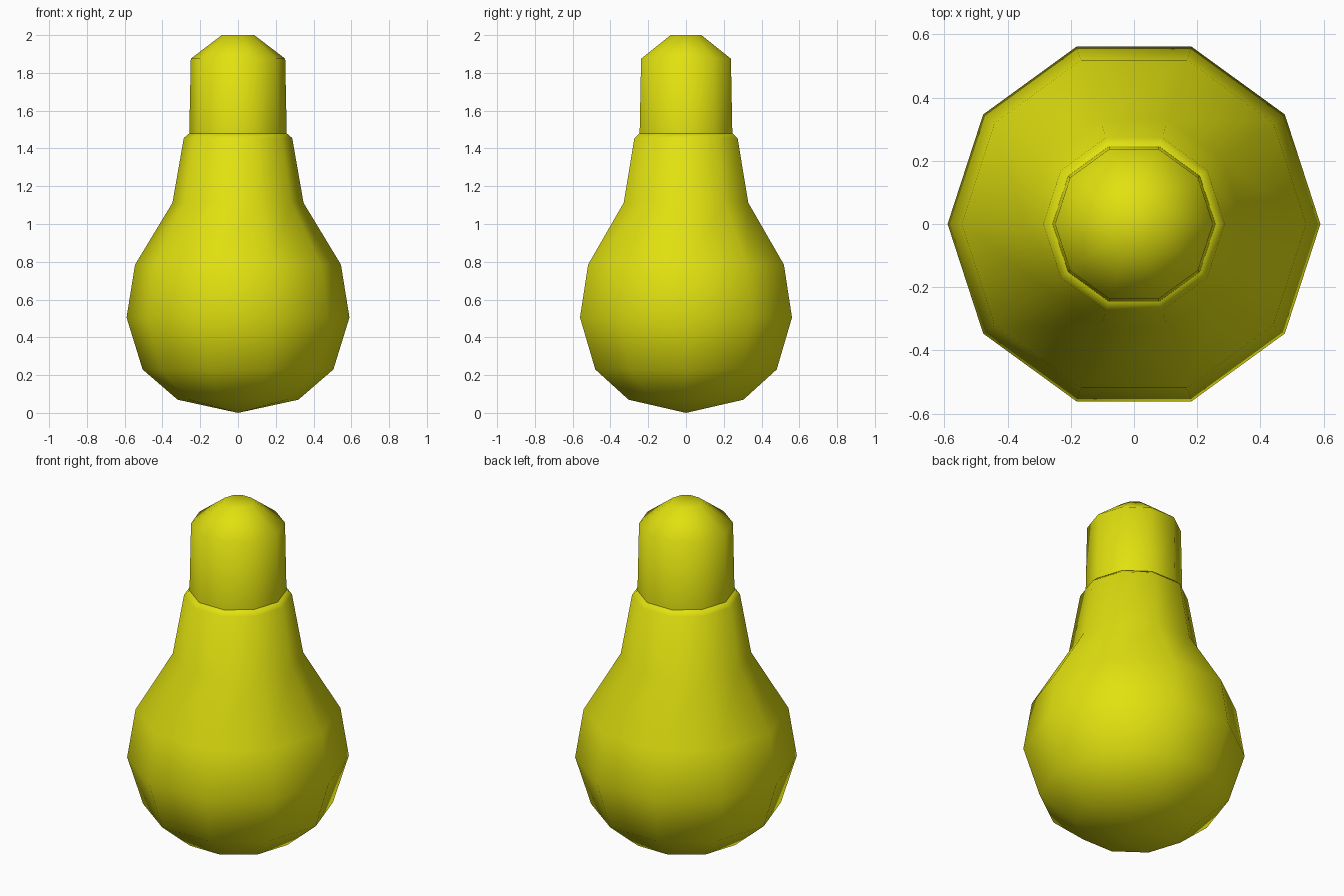
import bpy, bmesh, math

if "Cube" in bpy.data.objects:
    bpy.data.objects.remove(bpy.data.objects["Cube"])

SIDES = 10

yellow = bpy.data.materials.new("bulb_yellow")
yellow.diffuse_color = (0.75, 0.75, 0.005, 1)
yellow.use_nodes = True
yellow.node_tree.nodes["Principled BSDF"].inputs["Base Color"].default_value = yellow.diffuse_color


def lathe(name, profile, sharp_angle):
    """Revolve (radius, z) points round z; radius 0 makes a pole, open ends get capped."""
    bm = bmesh.new()
    rings = []
    for r, z in profile:
        if r == 0:
            rings.append([bm.verts.new((0, 0, z))] * SIDES)
        else:
            rings.append([bm.verts.new((r * math.cos(math.tau * i / SIDES),
                                        r * math.sin(math.tau * i / SIDES), z))
                          for i in range(SIDES)])
    for low, high in zip(rings, rings[1:]):
        for i in range(SIDES):
            j = (i + 1) % SIDES
            bm.faces.new(dict.fromkeys((low[i], low[j], high[j], high[i])))
    if profile[0][0] > 0:
        bm.faces.new(rings[0][::-1])
    if profile[-1][0] > 0:
        bm.faces.new(rings[-1])
    bmesh.ops.recalc_face_normals(bm, faces=bm.faces)
    mesh = bpy.data.meshes.new(name)
    bm.to_mesh(mesh)
    bm.free()
    mesh.materials.append(yellow)
    ob = bpy.data.objects.new(name, mesh)
    bpy.context.collection.objects.link(ob)
    bpy.ops.object.select_all(action='DESELECT')
    ob.select_set(True)
    bpy.context.view_layer.objects.active = ob
    bpy.ops.object.shade_smooth_by_angle(angle=math.radians(sharp_angle))
    return ob


# Rounded glass body with a tapering neck
lathe("glass_bulb", [(0, 0), (0.32, 0.07), (0.505, 0.23), (0.59, 0.505),
                     (0.545, 0.785), (0.347, 1.112), (0.287, 1.455),
                     (0.258, 1.48)], 60)

# Screw base with a bevelled tip
lathe("screw_base", [(0.258, 1.48), (0.25, 1.875), (0.086, 2.0)], 53)
